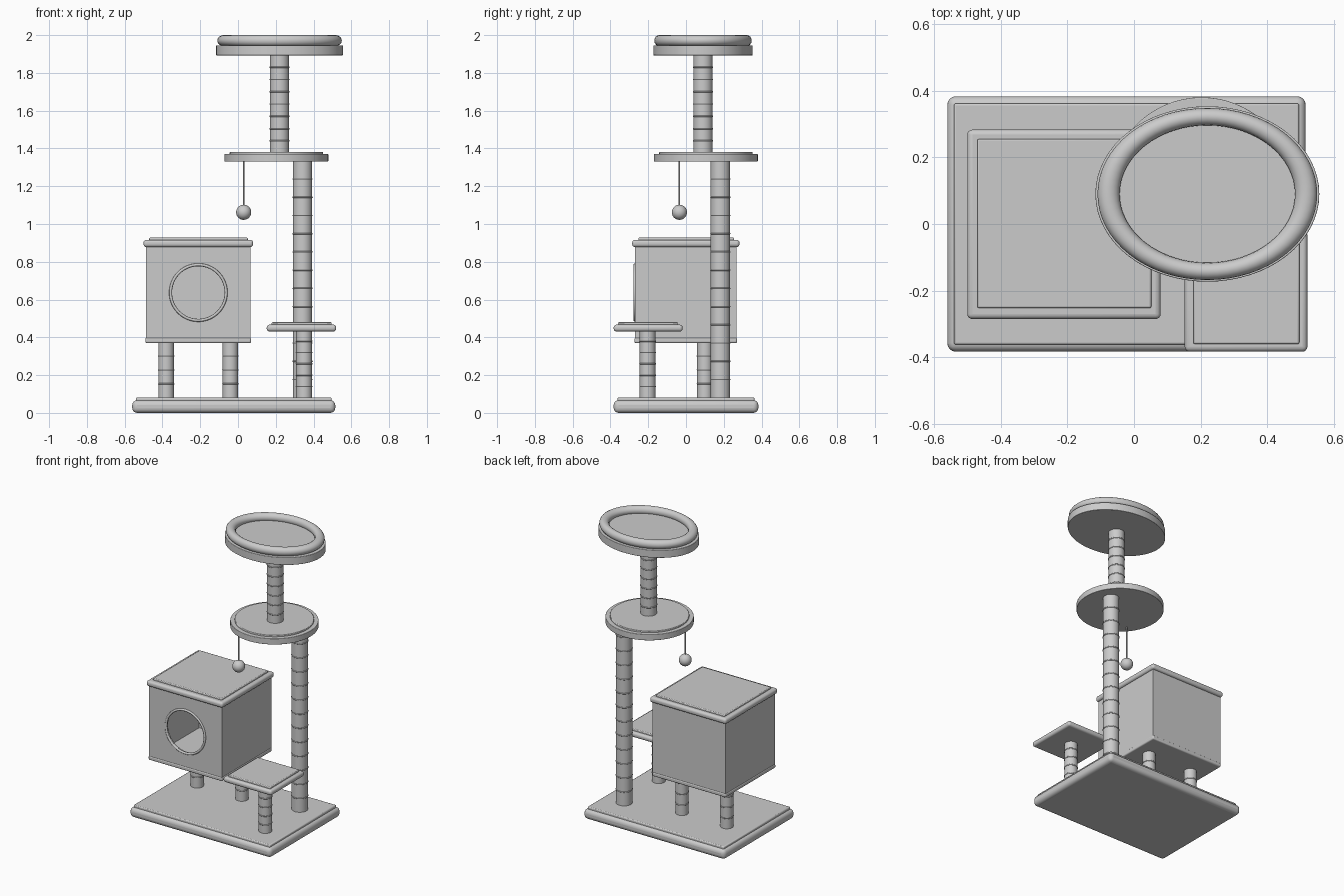
import bpy, math

if "Cube" in bpy.data.objects:
    bpy.data.objects.remove(bpy.data.objects["Cube"])


def finish(ob, name, bevel=0, segs=4):
    ob.name = name
    if bevel:
        m = ob.modifiers.new("round", 'BEVEL')
        m.width, m.segments = bevel, segs
        m.limit_method, m.angle_limit = 'ANGLE', math.radians(40)
    bpy.ops.object.shade_smooth_by_angle(angle=math.radians(35))
    return ob


def box(name, x0, x1, y0, y1, z0, z1, bevel=0.0, segs=4):
    bpy.ops.mesh.primitive_cube_add(
        size=1, location=((x0 + x1) / 2, (y0 + y1) / 2, (z0 + z1) / 2))
    ob = bpy.context.object
    ob.scale = (x1 - x0, y1 - y0, z1 - z0)
    bpy.ops.object.transform_apply(location=False, rotation=False, scale=True)
    return finish(ob, name, bevel, segs)


def disc(name, x, y, z0, z1, r, bevel=0.0, stretch=1.0, verts=64):
    bpy.ops.mesh.primitive_cylinder_add(
        vertices=verts, radius=r, depth=z1 - z0, location=(x, y, (z0 + z1) / 2))
    ob = bpy.context.object
    ob.scale.x = stretch
    bpy.ops.object.transform_apply(location=False, rotation=False, scale=True)
    return finish(ob, name, bevel, 3)


def ring(name, loc, R, r, segs=48, minor=8, rot=(0, 0, 0), scale=(1, 1, 1)):
    bpy.ops.mesh.primitive_torus_add(
        location=loc, rotation=rot, major_radius=R, minor_radius=r,
        major_segments=segs, minor_segments=minor)
    ob = bpy.context.object
    ob.scale = scale
    bpy.ops.object.shade_smooth()
    ob.name = name
    return ob


def post(name, x, y, z0, z1, r, parts):
    # sisal post with evenly spaced rope rings
    disc(name, x, y, z0, z1, r, verts=32)
    for i in range(1, parts):
        z = z0 + (z1 - z0) * i / parts
        ring(name + "_rope", (x, y, z), r - 0.001, 0.004, 32, 6)


# base with carpet
box("base", -0.56, 0.515, -0.383, 0.383, 0.0, 0.067, 0.026)
box("base_carpet", -0.54, 0.495, -0.362, 0.362, 0.06, 0.082, 0.006, 2)

# posts
for x in (-0.38, -0.04):
    post("house_post", x, 0.10, 0.08, 0.375, 0.041, 4)
post("step_post", 0.35, -0.203, 0.08, 0.44, 0.042, 6)
post("tall_post", 0.342, 0.182, 0.08, 1.335, 0.051, 13)
post("upper_post", 0.22, 0.09, 1.375, 1.895, 0.051, 8)

# house: floor, walls, roof
X0, X1, Y0, Y1, Z0, Z1, T = -0.488, 0.066, -0.27, 0.267, 0.39, 0.885, 0.02
box("house_floor", X0 - .003, X1 + .003, Y0 - .003, Y1 + .003, 0.37, 0.398, 0.008, 3)
box("house_left_wall", X0, X0 + T, Y0 + T, Y1 - T, Z0, Z1)
box("house_right_wall", X1 - T, X1, Y0 + T, Y1 - T, Z0, Z1)
box("house_back_wall", X0, X1, Y1 - T, Y1, Z0, Z1)
box("house_roof", -0.5, 0.08, -0.285, 0.283, 0.878, 0.916, 0.015)
box("roof_carpet", -0.47, 0.052, -0.252, 0.255, 0.91, 0.928, 0.005, 2)

# front wall with round doorway, from a filled outline
HX, HZ, HR = -0.21, 0.637, 0.147
cu = bpy.data.curves.new("house_front_wall", 'CURVE')
cu.dimensions, cu.fill_mode, cu.extrude = '2D', 'BOTH', T / 2
circle = [(HX + HR * math.cos(i * math.tau / 64), HZ + HR * math.sin(i * math.tau / 64))
          for i in range(64)]
for pts in ([(X0, Z0), (X1, Z0), (X1, Z1), (X0, Z1)], circle):
    sp = cu.splines.new('POLY')
    sp.points.add(len(pts) - 1)
    for p, (a, b) in zip(sp.points, pts):
        p.co = (a, b, 0, 1)
    sp.use_cyclic_u = True
wall = bpy.data.objects.new("house_front_wall", cu)
wall.location.y = Y0 + T / 2
wall.rotation_euler.x = math.pi / 2
bpy.context.collection.objects.link(wall)
bpy.ops.object.select_all(action='DESELECT')
wall.select_set(True)
bpy.context.view_layer.objects.active = wall
bpy.ops.object.convert(target='MESH')
finish(bpy.context.object, "house_front_wall")
ring("doorway_trim", (HX, Y0, HZ), HR, 0.008, 64, 8, (math.pi / 2, 0, 0))

# square step
box("step", 0.152, 0.52, -0.383, -0.018, 0.431, 0.467, 0.015)
box("step_carpet", 0.178, 0.496, -0.36, -0.042, 0.46, 0.48, 0.005, 2)

# round perch
disc("perch", 0.203, 0.105, 1.33, 1.371, 0.275, 0.003)
disc("perch_carpet", 0.203, 0.105, 1.365, 1.382, 0.247, 0.004)

# oval top bed with bolster rim
S = 1.277
disc("bed_base", 0.22, 0.09, 1.893, 1.945, 0.263, 0.003, S)
disc("bed_cushion", 0.22, 0.09, 1.94, 1.957, 0.23, 0.0, S)
ring("bed_bolster", (0.22, 0.09, 1.971), 0.232, 0.026, 64, 16, scale=(S, 1, 1.12))

# hanging ball toy
disc("toy_string", 0.03, -0.035, 1.08, 1.335, 0.004, verts=8)
bpy.ops.mesh.primitive_uv_sphere_add(segments=32, ring_count=16, radius=0.04,
                                     location=(0.03, -0.035, 1.062))
finish(bpy.context.object, "toy_ball")
